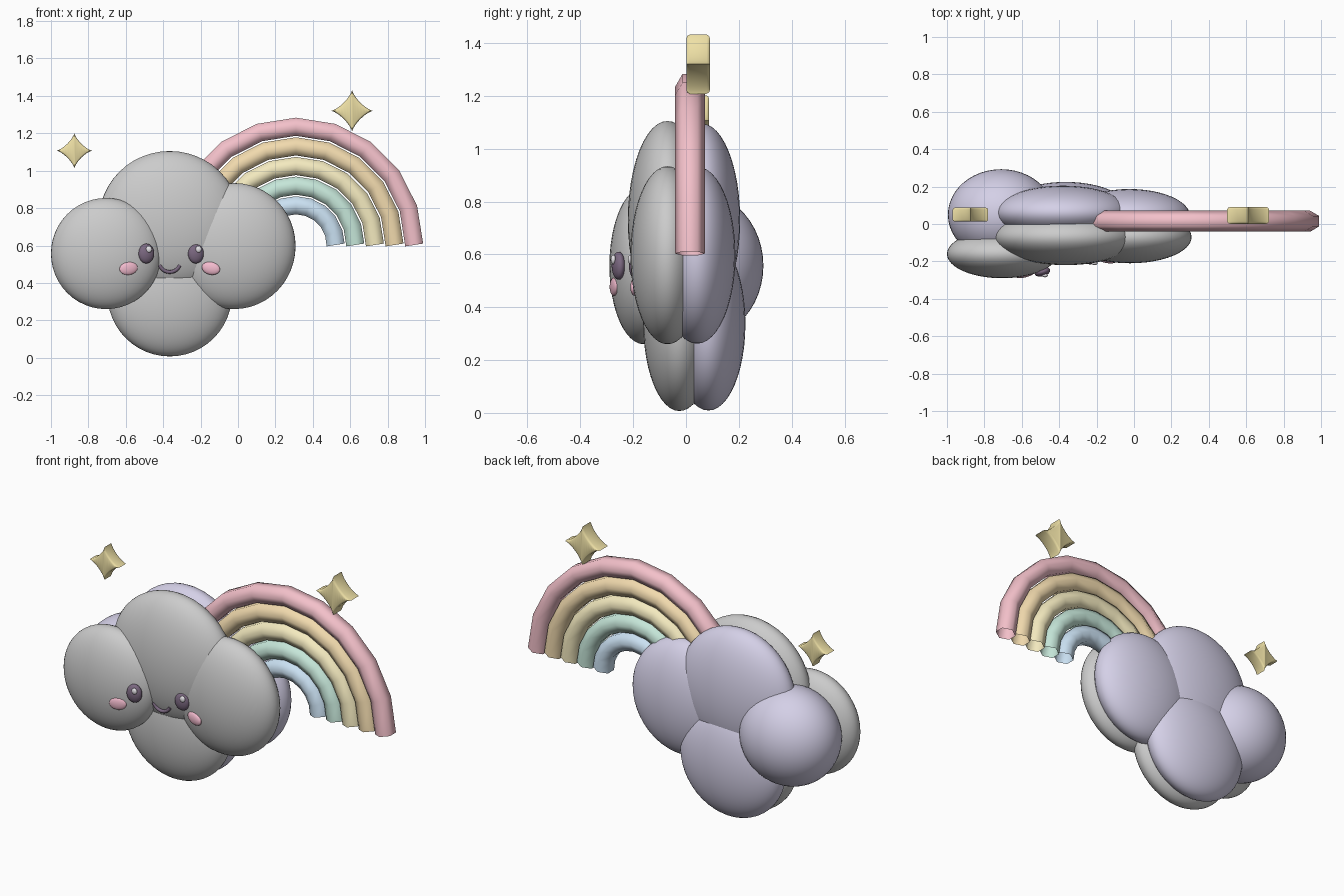
import bpy, bmesh
from math import sin, cos, pi, radians

if "Cube" in bpy.data.objects:
    bpy.data.objects.remove(bpy.data.objects["Cube"])


def material(name, rgb):
    m = bpy.data.materials.new(name)
    m.diffuse_color = (*rgb, 1)
    m.use_nodes = True
    m.node_tree.nodes["Principled BSDF"].inputs["Base Color"].default_value = m.diffuse_color
    return m


LAVENDER = material("lavender", (0.66, 0.63, 0.80))
PLUM = material("plum", (0.20, 0.14, 0.22))
BLUSH = material("blush", (0.90, 0.50, 0.62))
GLINT = material("glint", (0.80, 0.78, 0.82))
GOLD = material("gold", (0.86, 0.75, 0.38))


def ball(name, centre, radii, mat=None, rot=(0, 0, 0), seg=48):
    bpy.ops.mesh.primitive_uv_sphere_add(segments=seg, ring_count=seg // 2,
                                         location=centre,
                                         rotation=[radians(a) for a in rot])
    ob = bpy.context.object
    ob.name = name
    ob.scale = radii
    bpy.ops.object.shade_smooth()
    if mat:
        ob.data.materials.append(mat)
    return ob


def loft(name, rings, mat, capped=False, angle=40):
    """Skin closed rings of equal length, in order."""
    bm = bmesh.new()
    vs = [[bm.verts.new(p) for p in ring] for ring in rings]
    n = len(vs[0])
    for a, b in zip(vs, vs[1:]):
        for i in range(n):
            j = (i + 1) % n
            bm.faces.new((a[i], a[j], b[j], b[i]))
    if capped:
        bm.faces.new(vs[0])
        bm.faces.new(vs[-1])
    bmesh.ops.recalc_face_normals(bm, faces=bm.faces)
    me = bpy.data.meshes.new(name)
    bm.to_mesh(me)
    bm.free()
    ob = bpy.data.objects.new(name, me)
    bpy.context.collection.objects.link(ob)
    me.materials.append(mat)
    bpy.ops.object.select_all(action='DESELECT')
    ob.select_set(True)
    bpy.context.view_layer.objects.active = ob
    bpy.ops.object.shade_smooth_by_angle(angle=radians(angle))
    return ob


def arc_tube(name, cx, y, cz, R, r, a0, a1, steps, sides, mat, capped=False):
    """Tube along an arc in the xz plane; end rings square to their segment."""
    rings = []
    step = (a1 - a0) / steps
    for k in range(steps + 1):
        a = a0 + k * step
        d = a + (step / 2 if k == 0 else -step / 2 if k == steps else 0)
        ring = []
        for i in range(sides):
            t = pi / 6 + 2 * pi * i / sides
            u = r * cos(t)
            ring.append((cx + R * cos(a) + u * cos(d), y + r * sin(t),
                         cz + R * sin(a) + u * sin(d)))
        rings.append(ring)
    return loft(name, rings, mat, capped, 70)


def star(name, x, y, z, size, depth):
    """Four-pointed sparkle with concave sides and softened rims."""
    rings = []
    for dy, s in ((-.5, .86), (-.46, .95), (-.36, 1), (.36, 1), (.46, .95), (.5, .86)):
        ring = []
        for i in range(40):
            t = 2 * pi * i / 40
            c, q = cos(t), sin(t)
            ring.append((x + size * s * c * abs(c) ** 1.7, y + depth * dy,
                         z + size * s * q * abs(q) ** 1.7))
        rings.append(ring)
    return loft(name, rings, GOLD, True)


# Cloud: grey front puffs and lavender back puffs
ball("front_puff_left", (-.705, -.16, .557), (.295, .13, .297))
ball("front_puff_middle", (-.365, -.07, .73), (.38, .15, .375))
ball("front_puff_right", (-.022, -.07, .597), (.33, .14, .337))
ball("front_puff_bottom", (-.365, -.025, .34), (.333, .137, .333))
ball("back_puff_left", (-.71, .05, .557), (.285, .243, .277), LAVENDER)
ball("back_puff_middle", (-.38, .06, .73), (.36, .145, .365), LAVENDER)
ball("back_puff_right", (-.025, .042, .597), (.325, .145, .335), LAVENDER)
ball("back_puff_bottom", (-.365, .085, .337), (.328, .14, .328), LAVENDER)

# Face: eyes with glints, cheeks, smile
for side, x, y, turn in (("left", -.49, -.255, 15), ("right", -.225, -.19, 10)):
    ball("eye_" + side, (x, y, .557), (.043, .025, .053), PLUM, (0, 0, turn), 24)
    ball("eye_glint_" + side, (x + .014, y - .02, .58), (.016, .01, .018), GLINT, seg=16)
ball("cheek_left", (-.585, -.272, .478), (.05, .014, .035), BLUSH, (0, -8, 12), 24)
ball("cheek_right", (-.145, -.193, .478), (.05, .016, .034), BLUSH, (0, 12, -10), 24)
arc_tube("smile", -.365, -.18, .515, .057, .01, radians(200), radians(340), 12, 8, PLUM, True)

# Rainbow: five six-sided open tubes
BANDS = (("pink", (.90, .53, .59)), ("orange", (.88, .70, .42)),
         ("yellow", (.90, .82, .52)), ("mint", (.56, .79, .69)),
         ("blue", (.59, .75, .89)))
for k, (colour, rgb) in enumerate(BANDS):
    arc_tube("rainbow_band_" + colour, .31, .015, .603, .632 - .105 * k, .056,
             0, pi, 10, 6, material(colour, rgb))

# Sparkles
star("star_right", .61, .046, 1.32, .112, .09)
star("star_left", -.875, .05, 1.107, .095, .075)
